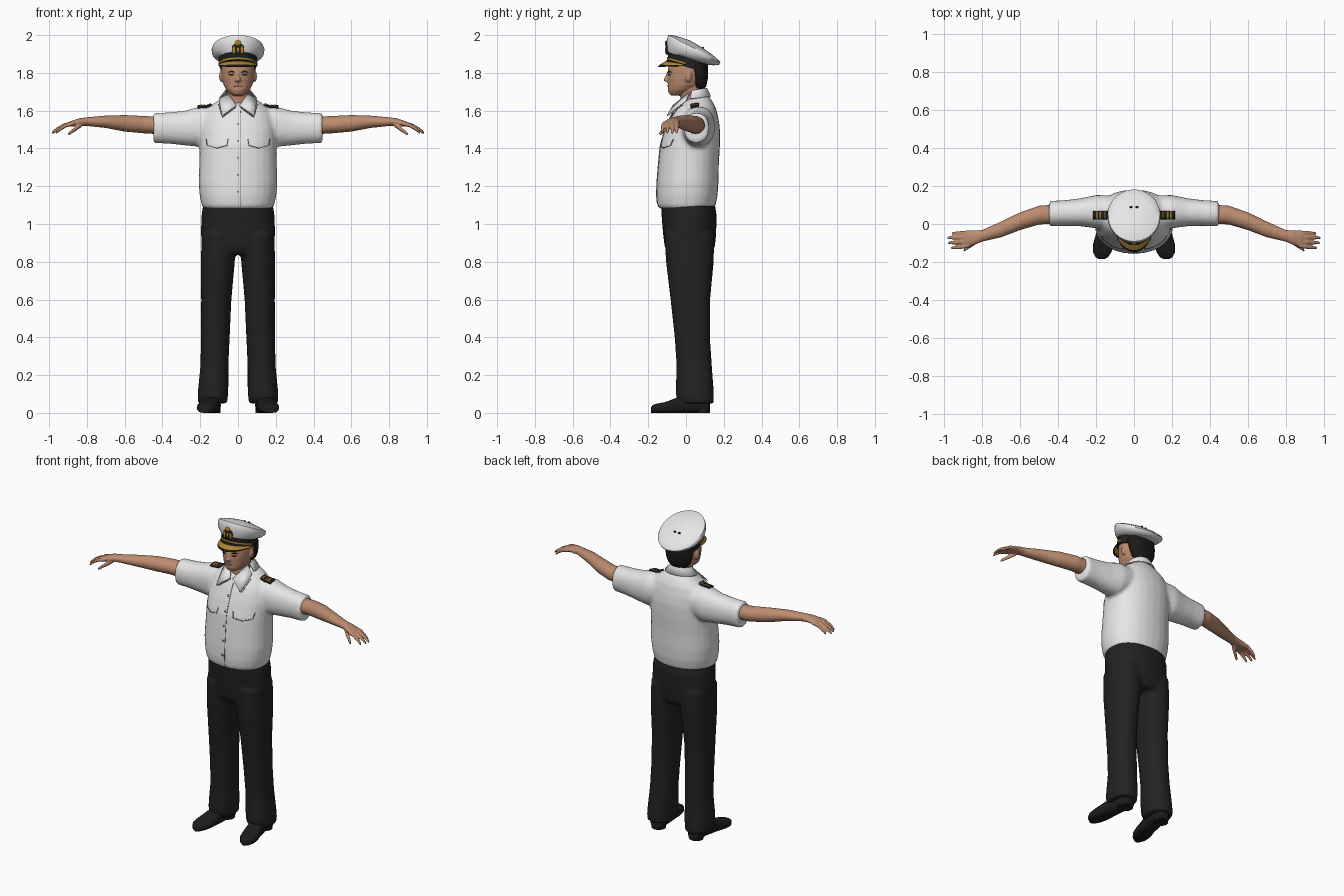
import bpy, bmesh
from math import sin, cos, pi, radians
from mathutils import Vector as V

if "Cube" in bpy.data.objects:
    bpy.data.objects.remove(bpy.data.objects["Cube"])


def material(name, *rgb):
    m = bpy.data.materials.new(name)
    m.use_nodes = True
    m.diffuse_color = (*rgb, 1)
    m.node_tree.nodes["Principled BSDF"].inputs["Base Color"].default_value = (*rgb, 1)
    return m


white = material("white cloth", .8, .8, .81)
black = material("black cloth", .016, .016, .017)
leather = material("black leather", .012, .012, .013)
skin = material("skin", .5, .26, .16)
hair_mat = material("dark hair", .012, .01, .009)
gold = material("gold", .42, .23, .03)
stitch = material("grey stitching", .2, .2, .21)
lips = material("lips", .33, .13, .09)


# ---- helpers ----
def finish(name, bm, mats, solid=0, angle=45):
    bmesh.ops.recalc_face_normals(bm, faces=bm.faces[:])
    me = bpy.data.meshes.new(name)
    bm.to_mesh(me)
    bm.free()
    for m in mats:
        me.materials.append(m)
    ob = bpy.data.objects.new(name, me)
    bpy.context.collection.objects.link(ob)
    bpy.ops.object.select_all(action='DESELECT')
    ob.select_set(True)
    bpy.context.view_layer.objects.active = ob
    bpy.ops.object.shade_smooth_by_angle(angle=radians(angle))
    if solid:
        s = ob.modifiers.new("thickness", 'SOLIDIFY')
        s.thickness, s.offset = solid, 0
    return ob


def hring(z, yf, yb, rx, cx=0, zb=None):
    """Ring around the z axis, from its front and back points."""
    zb = z if zb is None else zb
    f, b = V((cx, yf, z)), V((cx, yb, zb))
    return (f + b) / 2, V((rx, 0, 0)), (b - f) / 2


def xring(s, x, y, z, ry, rz):
    return V((s * x, y, z)), V((0, ry, 0)), V((0, 0, rz))


def yring(x, y, rx, h):
    return V((x, y, h / 2)), V((rx, 0, 0)), V((0, 0, h / 2))


def power(t, e):
    return abs(t) ** e * (1 if t >= 0 else -1)


def loft(name, tubes, mat, n=28, p=2.0, voxel=0, smooth=3):
    """Closed tubes through rings; a voxel size fuses them into one skin."""
    bm = bmesh.new()
    for rings in tubes:
        loops = []
        for c, u, v in rings:
            angles = [2 * pi * i / n for i in range(n)]
            loops.append([bm.verts.new(c + u * power(cos(a), 2 / p) + v * power(sin(a), 2 / p))
                          for a in angles])
        for a, b in zip(loops, loops[1:]):
            for i in range(n):
                j = (i + 1) % n
                bm.faces.new((a[i], a[j], b[j], b[i]))
        bm.faces.new(loops[0])
        bm.faces.new(loops[-1])
    ob = finish(name, bm, [mat])
    if voxel:
        r = ob.modifiers.new("fuse", 'REMESH')
        r.mode, r.voxel_size, r.use_smooth_shade = 'VOXEL', voxel, True
        k = ob.modifiers.new("relax", 'SMOOTH')
        k.factor, k.iterations = .5, smooth
    return ob


def ball(c, rx, ry, rz):
    """Rings of an ellipsoid, for use in a loft."""
    return [hring(c[2] - rz * cos(t), c[1] - ry * sin(t), c[1] + ry * sin(t), rx * sin(t), c[0])
            for t in (.15, .6, 1.1, 1.57, 2.04, 2.54, 2.99)]


def arc(name, rows, lo, hi, mats, picks, yc=.01, solid=.005, n=24):
    """Strip around the z axis; a row is (rx, ry, z, rise towards the sides)."""
    bm = bmesh.new()
    grid = []
    for rx, ry, z, dz in rows:
        angles = [radians(lo + (hi - lo) * i / n) for i in range(n + 1)]
        grid.append([bm.verts.new((rx * sin(a), yc - ry * cos(a), z + dz * (1 - cos(a))))
                     for a in angles])
    for a, b, k in zip(grid, grid[1:], picks):
        for i in range(n):
            bm.faces.new((a[i], a[i + 1], b[i + 1], b[i])).material_index = k
    return finish(name, bm, mats, solid)


def ribbon(name, pts, width, mat, target, down=False, taper=False, lift=.0015, solid=.002):
    """Flat strip projected on to a surface, from the front or from above."""
    pts = [V(p) for p in pts]
    path = [a.lerp(b, i / 8) for a, b in zip(pts, pts[1:]) for i in range(8)] + [pts[-1]]
    bm = bmesh.new()
    rows = []
    for i, p in enumerate(path):
        t = (path[min(i + 1, len(path) - 1)] - path[max(i - 1, 0)]).normalized()
        w = width / 2 * (max(.15, sin(pi * i / (len(path) - 1))) if taper else 1)
        row = [p + V((-t.y, t.x)) * w * k for k in (-1, 0, 1)]
        rows.append([bm.verts.new((q.x, q.y, 2.2) if down else (q.x, -.5, q.y)) for q in row])
    for a, b in zip(rows, rows[1:]):
        for i in (0, 1):
            bm.faces.new((a[i], a[i + 1], b[i + 1], b[i]))
    ob = finish(name, bm, [mat])
    w = ob.modifiers.new("project", 'SHRINKWRAP')
    w.target, w.wrap_method, w.wrap_mode, w.offset = target, 'PROJECT', 'ABOVE_SURFACE', lift
    w.use_project_z, w.use_project_y = down, not down
    w.use_positive_direction, w.use_negative_direction = not down, down
    s = ob.modifiers.new("thickness", 'SOLIDIFY')
    s.thickness, s.offset = solid, 0
    return ob


SIDES = ((1, "left"), (-1, "right"))

# ---- shirt: torso and sleeves fused ----
torso = [hring(*r) for r in (
    (1.08, -.14, .145, .18), (1.1, -.152, .157, .192), (1.15, -.157, .167, .203),
    (1.22, -.155, .172, .209), (1.32, -.147, .174, .205), (1.42, -.137, .18, .203),
    (1.5, -.112, .18, .202), (1.56, -.088, .172, .192))]
torso += [hring(1.595, -.07, .158, .17, 0, 1.615), hring(1.615, -.06, .14, .135, 0, 1.65),
          hring(1.63, -.05, .118, .095, 0, 1.68), hring(1.638, -.035, .1, .065, 0, 1.695)]
sleeves = [[xring(s, *r) for r in (
    (.1, .06, 1.53, .09, .09), (.2, .065, 1.515, .088, .107), (.28, .062, 1.508, .074, .092),
    (.36, .058, 1.508, .068, .083), (.43, .055, 1.508, .067, .08), (.448, .055, 1.508, .066, .079))]
    for s, _ in SIDES]
shirt = loft("shirt", [torso] + sleeves, white, p=2.2, voxel=.011)

# collar
arc("collar_back", [(.062, .062, 1.685, .01), (.066, .066, 1.698, .01), (.1, .085, 1.655, .01)],
    75, 285, [white], (0, 0), yc=.045)
for s, side in SIDES:
    bm = bmesh.new()
    leaf = ((.058, .02, 1.697), (.008, -.068, 1.628), (.085, -.1, 1.572), (.1, -.0, 1.655))
    bm.faces.new([bm.verts.new((s * x, y, z)) for x, y, z in leaf])
    finish(side + "_collar_leaf", bm, [white], .006)
    ribbon(side + "_collar_edge", [(s * .012, 1.618), (s * .083, 1.565), (s * .102, 1.63)],
           .004, stitch, shirt)
    # pocket flap and shoulder board
    ribbon(side + "_pocket_flap", [(s * .052, 1.45), (s * .058, 1.415), (s * .11, 1.402),
                                   (s * .162, 1.415), (s * .168, 1.45)], .004, stitch, shirt)
    ribbon(side + "_shoulder_board", [(s * .137, .048), (s * .213, .048)], .042, black, shirt,
           True, lift=.006, solid=.009)
    for i, x in enumerate((.148, .178, .194)):
        ribbon(f"{side}_board_stripe_{i}", [(s * x, .03), (s * x, .066)], .009, gold, shirt,
               True, lift=.011)

# placket and buttons
ribbon("placket_seam", [(.014, 1.09), (.014, 1.3), (.014, 1.6)], .003, stitch, shirt)
for i in range(5):
    z = 1.17 + i * .09
    ribbon(f"button_{i}", [(-.005, z), (.005, z)], .009, stitch, shirt)

# ---- trousers ----
hips = [hring(*r) for r in (
    (.84, -.095, .135, .16), (.88, -.113, .153, .19), (.95, -.122, .16, .197),
    (1.05, -.13, .162, .193), (1.12, -.132, .15, .182))]
legs = [[hring(z, f, b, r, s * c) for z, f, b, c, r in (
    (.95, -.115, .15, .1, .092), (.8, -.106, .147, .107, .09), (.6, -.082, .128, .115, .08),
    (.4, -.06, .127, .12, .076), (.25, -.05, .137, .125, .074), (.13, -.054, .146, .131, .08),
    (.08, -.052, .148, .134, .08), (.05, -.035, .147, .134, .076))] for s, _ in SIDES]
loft("trousers", [hips] + legs, black, p=2.2, voxel=.011)

# ---- shoes ----
for s, side in SIDES:
    loft(side + "_shoe", [[yring(s * x, y, r, h) for x, y, r, h in (
        (.132, .127, .025, .05), (.133, .11, .042, .08), (.138, .03, .045, .1),
        (.15, -.05, .05, .08), (.162, -.11, .055, .057), (.168, -.15, .048, .05),
        (.17, -.175, .033, .042), (.171, -.186, .014, .03))]], leather, p=2.8)
    loft(side + "_shoe_heel", [[hring(z, .045, .127, .042, s * .134) for z in (0, .025)]], leather)

# ---- arms and hands ----
for s, side in SIDES:
    arm = [xring(s, *r) for r in (
        (.38, .055, 1.52, .05, .047), (.5, .047, 1.526, .05, .046), (.6, .015, 1.533, .047, .044),
        (.7, -.028, 1.541, .042, .033), (.8, -.062, 1.542, .031, .023), (.84, -.072, 1.54, .038, .02),
        (.885, -.08, 1.53, .045, .015), (.9, -.082, 1.526, .04, .01))]
    digits = []
    for y0, x1, y1 in ((-.046, .962, -.05), (-.068, .985, -.073),
                       (-.092, .982, -.1), (-.114, .965, -.128)):
        digits.append([xring(s, .87 + (x1 - .87) * t, y0 + (y1 - y0) * t, 1.532 - .05 * t * t, r, r)
                       for t, r in ((0, .012), (.4, .0115), (.75, .01), (.95, .008), (1, .004))])
    digits.append([xring(s, .825 + .075 * t, -.085 - .055 * t, 1.53 - .055 * t, r, r)
                   for t, r in ((0, .014), (.4, .014), (.75, .011), (.95, .009), (1, .004))])
    loft(side + "_arm", [arm] + digits, skin, n=20, voxel=.005, smooth=2)

# ---- head ----
skull = [hring(*r) for r in (
    (1.68, -.078, -.03, .025), (1.69, -.09, .01, .042), (1.71, -.097, .05, .062),
    (1.735, -.096, .08, .076), (1.77, -.098, .1, .085), (1.81, -.096, .108, .089),
    (1.85, -.092, .108, .09), (1.89, -.07, .09, .07))]
neck = [hring(z, -.03, .09, .057) for z in (1.58, 1.66, 1.74)]
nose = [hring(*r) for r in ((1.751, -.1, -.08, .01), (1.757, -.117, -.08, .017),
                            (1.766, -.119, -.08, .014), (1.785, -.108, -.08, .009),
                            (1.805, -.1, -.08, .008))]
ears = [ball((s * .089, .012, 1.782), .011, .019, .031) for s, _ in SIDES]
head = loft("head", [skull, neck, nose] + ears, skin, voxel=.005, smooth=2)
loft("hair", [[hring(*r) for r in (
    (1.705, .06, .092, .045), (1.73, .042, .107, .073), (1.765, .032, .115, .087),
    (1.81, .02, .117, .093), (1.85, .005, .115, .094))]], hair_mat)
for s, side in SIDES:
    ribbon(side + "_eyebrow", [(s * .016, 1.803), (s * .036, 1.808), (s * .056, 1.802)], .007,
           hair_mat, head, taper=True)
    ribbon(side + "_eye", [(s * .021, 1.789), (s * .048, 1.79)], .009, hair_mat, head, taper=True)
ribbon("mouth", [(-.027, 1.728), (0, 1.73), (.027, 1.728)], .01, lips, head, taper=True)

# ---- peaked cap ----
loft("cap_band", [[hring(1.858, -.093, .115, .097, 0, 1.8),
                   hring(1.918, -.098, .117, .102, 0, 1.848)]], black, n=40)
loft("cap_crown", [[hring(zf, yf, yb, r, 0, zb) for zf, yf, zb, yb, r in (
    (1.912, -.099, 1.842, .118, .103), (1.935, -.103, 1.84, .148, .124),
    (1.965, -.102, 1.843, .174, .137), (1.99, -.098, 1.853, .182, .14),
    (2.0, -.092, 1.863, .178, .136), (2.0, -.07, 1.888, .15, .11),
    (1.986, -.02, 1.925, .1, .06), (1.972, .02, 1.95, .06, .02))]], white, n=40)
arc("cap_visor", [(.098, .104, 1.868, -.03), (.101, .12, 1.858, -.018),
                  (.104, .146, 1.842, -.004), (.104, .156, 1.833, .004)],
    -78, 78, [leather, gold], (0, 1, 0))
arc("chin_strap", [(.1, .107, 1.87, -.03), (.101, .108, 1.883, -.03)], -85, 85, [gold], (0,))
for s, side in SIDES:
    loft(side + "_vent", [ball((s * .016, .09, 1.932), .008, .006, .006)], black, n=10)

# cap badge: dark field, wreath and crown
loft("badge_field", [ball((0, -.1, 1.928), .033, .008, .034)], black)
loft("badge_wreath", [ball((s * .021, -.106, 1.92), .009, .005, .022) for s, _ in SIDES],
     gold, n=12)
loft("badge_crown", [ball((0, -.106, 1.958), .017, .006, .015),
                     ball((0, -.108, 1.922), .008, .004, .014)], gold, n=12)
